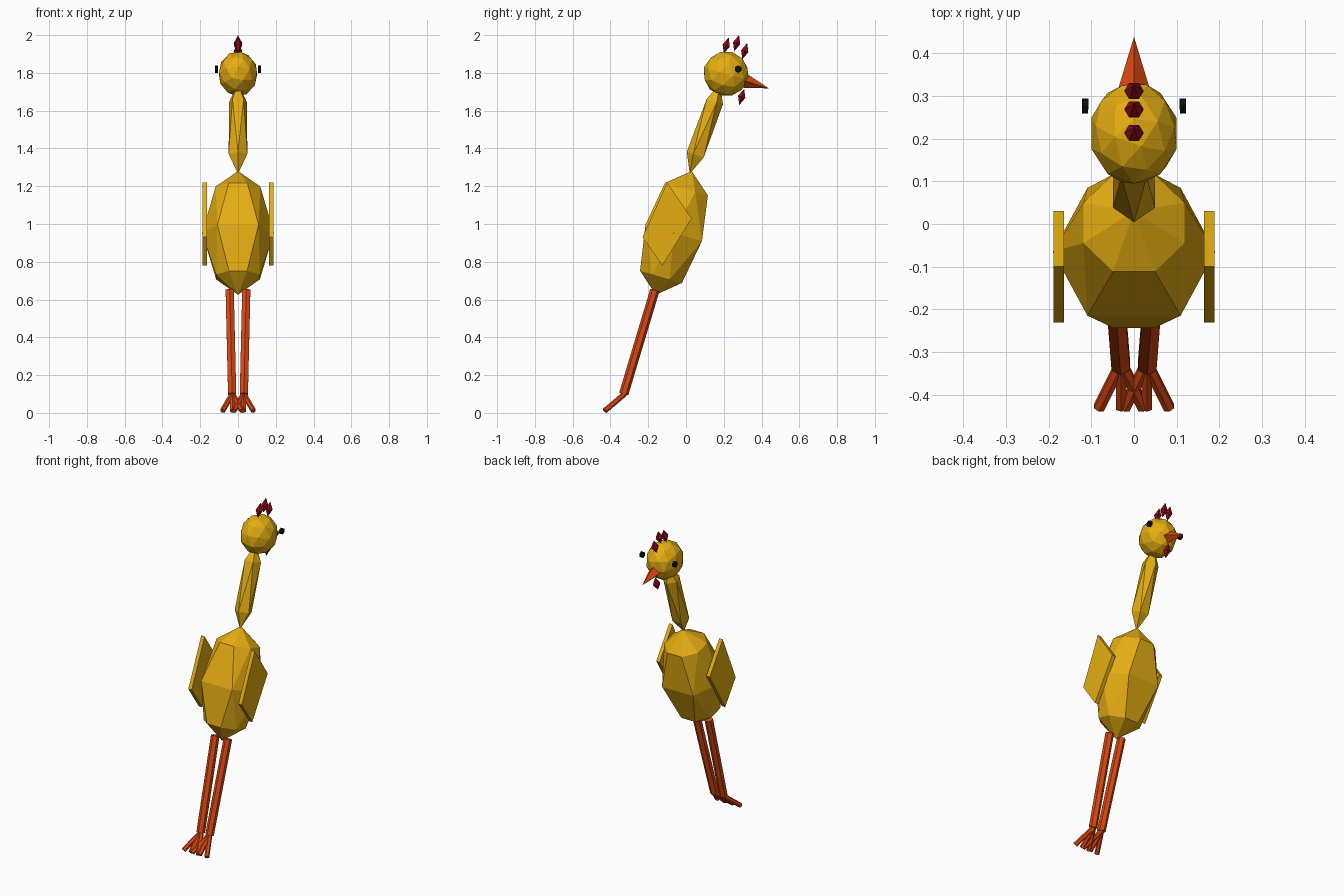
import bpy, bmesh, math
from mathutils import Vector, Matrix

if "Cube" in bpy.data.objects:
    bpy.data.objects.remove(bpy.data.objects["Cube"])


def material(name, rgb):
    m = bpy.data.materials.new(name)
    m.diffuse_color = (*rgb, 1)
    m.use_nodes = True
    m.node_tree.nodes["Principled BSDF"].inputs["Base Color"].default_value = m.diffuse_color
    return m


GOLD = material("golden yellow", (0.78, 0.42, 0.006))
ORANGE = material("red orange", (0.72, 0.065, 0.006))
RED = material("dark red", (0.30, 0.004, 0.009))
BLACK = material("black", (0.004, 0.004, 0.004))


def finish(name, bm, mat, matrix=Matrix()):
    bmesh.ops.transform(bm, matrix=matrix, verts=bm.verts)
    bmesh.ops.recalc_face_normals(bm, faces=bm.faces)
    mesh = bpy.data.meshes.new(name)
    bm.to_mesh(mesh)
    bm.free()
    mesh.materials.append(mat)
    bpy.context.collection.objects.link(bpy.data.objects.new(name, mesh))


def axis_frame(a, b):
    """Matrix at the middle of a-b with local z along a-b and local x kept near world x."""
    a, b = Vector(a), Vector(b)
    z = (b - a).normalized()
    y = z.cross(Vector((1, 0, 0))).normalized()
    x = y.cross(z)
    rot = Matrix((x, y, z)).transposed().to_4x4()
    return Matrix.Translation((a + b) / 2) @ rot


def spindle(name, a, b, rings, mat):
    """Faceted hull from tip a to tip b; rings are (position -1..1, radius, angles)."""
    bm = bmesh.new()
    half = (Vector(b) - Vector(a)).length / 2
    bm.verts.new((0, 0, -half))
    bm.verts.new((0, 0, half))
    for t, r, angles in rings:
        for d in angles:
            w = math.radians(d)
            bm.verts.new((r * math.sin(w), r * math.cos(w), t * half))
    bmesh.ops.convex_hull(bm, input=bm.verts)
    finish(name, bm, mat, axis_frame(a, b))


def rod(name, a, b, r1, r2, sides, mat):
    bm = bmesh.new()
    bmesh.ops.create_cone(bm, cap_ends=True, segments=sides, radius1=r1, radius2=r2,
                          depth=(Vector(b) - Vector(a)).length)
    finish(name, bm, mat, axis_frame(a, b))


# Body: leaning, faceted egg
octagon = [22.5 + 45 * i for i in range(8)]
spindle("body", (0, -0.16, 0.625), (0, 0.03, 1.28),
        [(-0.71, 0.125, octagon), (0.71, 0.128, octagon),
         (0, 0.19, (35, 90, 145, 215, 270, 325))], GOLD)

# Neck: five-sided spindle
spindle("neck", (0, 0.02, 1.265), (0, 0.18, 1.745),
        [(-0.58, 0.052, [36 + 72 * i for i in range(5)]),
         (0.6, 0.05, [72 * i for i in range(5)])], GOLD)

# Head
bm = bmesh.new()
bmesh.ops.create_icosphere(bm, subdivisions=2, radius=1)
finish("head", bm, GOLD, Matrix.Translation((0, 0.212, 1.795))
       @ Matrix.Rotation(math.radians(-16), 4, 'X')
       @ Matrix.Diagonal((0.105, 0.122, 0.12, 1)))

# Beak
rod("beak", (0, 0.29, 1.765), (0, 0.438, 1.718), 0.045, 0, 4, ORANGE)

# Comb and wattle: small six-sided diamonds
hexagon = [60 * i + 30 for i in range(6)]
for name, y, z in (("comb_back", 0.213, 1.945), ("comb_middle", 0.268, 1.957),
                   ("comb_front", 0.311, 1.915), ("wattle", 0.295, 1.673)):
    spindle(name, (0, y - 0.013, z - 0.043), (0, y + 0.013, z + 0.043),
            [(0, 0.023, hexagon)], RED)

for side, s in (("left", -1), ("right", 1)):
    # Eyes stand just off the head
    rod(side + "_eye", (s * 0.107, 0.276, 1.82), (s * 0.1221, 0.2761, 1.82),
        0.02, 0.02, 6, BLACK)

    # Wing: flat four-cornered plate
    bm = bmesh.new()
    outline = ((-0.10, 1.22), (0.03, 1.03), (-0.125, 0.78), (-0.23, 0.93))
    face = bm.faces.new([bm.verts.new((s * 0.164, y, z)) for y, z in outline])
    ext = bmesh.ops.extrude_face_region(bm, geom=[face], use_keep_orig=True)
    bmesh.ops.translate(bm, vec=(s * 0.024, 0, 0),
                        verts=[v for v in ext["geom"] if isinstance(v, bmesh.types.BMVert)])
    finish(side + "_wing", bm, GOLD)

    # Leg and three toes
    rod(side + "_leg", (s * 0.031, -0.33, 0.10), (s * 0.044, -0.165, 0.65),
        0.025, 0.025, 6, ORANGE)
    for toe, dx in (("inner", -0.052), ("middle", 0), ("outer", 0.052)):
        rod(f"{side}_{toe}_toe", (s * (0.03 + dx), -0.43, 0.011),
            (s * 0.03, -0.325, 0.10), 0.0145, 0.0145, 6, ORANGE)
